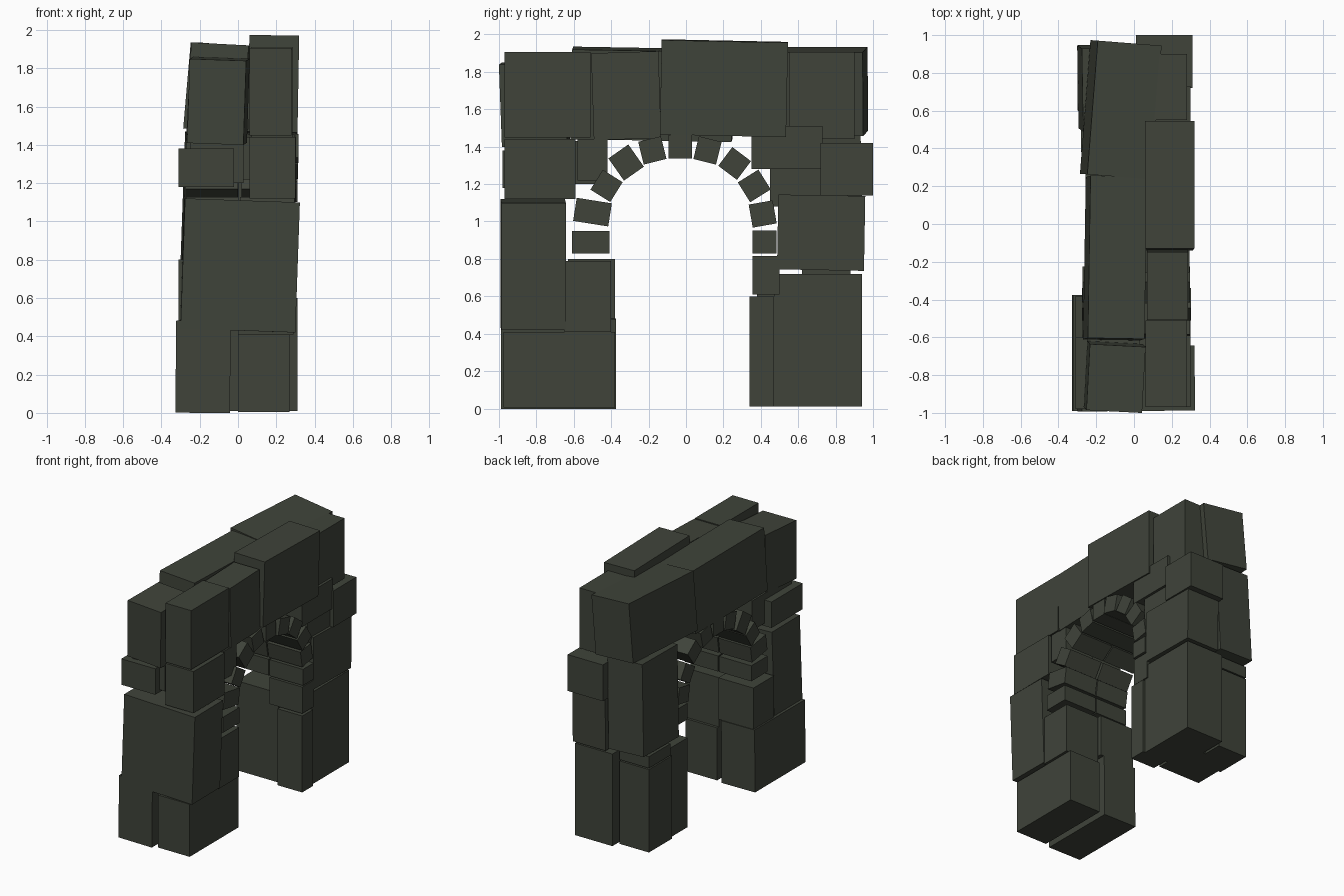
import bpy, math, random
from mathutils import Euler

if "Cube" in bpy.data.objects:
    bpy.data.objects.remove(bpy.data.objects["Cube"])

random.seed(4)
stone = bpy.data.materials.new("dark_green_stone")
stone.diffuse_color = (0.050, 0.057, 0.042, 1)
stone.use_nodes = True
stone.node_tree.nodes["Principled BSDF"].inputs["Base Color"].default_value = stone.diffuse_color


def block(name, x, y, z, rot=(0, 0, 0)):
    """Six-sided stone from x, y, z ranges, turned about its centre (degrees)."""
    bpy.ops.mesh.primitive_cube_add(size=1)
    ob = bpy.context.object
    ob.name = name
    mid = [sum(r) / 2 for r in (x, y, z)]
    size = [r[1] - r[0] for r in (x, y, z)]
    e = Euler([math.radians(a) for a in rot])
    for v in ob.data.vertices:
        v.co = e.to_matrix() @ type(v.co)([c * s for c, s in zip(v.co, size)])
    ob.location = mid
    ob.data.materials.append(stone)
    return ob


# front pier, from the ground up
block("front_base_left", (-.325, -.04), (-.99, -.375), (.0, .48), (0, .6, 0))
block("front_base_right", (.0, .27), (-.975, -.38), (.005, .41))
block("front_pier_big", (-.29, .31), (-.99, -.645), (.43, 1.11), (0, 2, .5))
block("front_pier_inner_right", (.0, .29), (-.65, -.40), (.41, .79))
block("front_pier_inner_left", (-.31, -.01), (-.63, -.38), (.48, .80))
block("front_shoulder_right", (.06, .30), (-.97, -.59), (1.12, 1.44))
block("front_shoulder_left", (-.31, -.02), (-.98, -.60), (1.18, 1.38))
block("front_shoulder_fill", (-.25, .03), (-.93, -.45), (1.20, 1.43))
block("front_spandrel", (.03, .28), (-.58, -.42), (1.22, 1.44))

# back pier, from the ground up
block("back_base_right", (-.03, .29), (.47, .94), (.01, .72))
block("back_base_inner_right", (.10, .31), (.34, .47), (.01, .60))
block("back_base_inner_left", (-.28, .08), (.38, .73), (.01, .70))
block("back_base_left", (-.30, -.05), (.60, .88), (.01, .65))
block("back_base_left_cap", (-.30, -.05), (.62, .88), (.66, .75))
block("back_pier_inner", (.02, .30), (.355, .50), (.61, .815))
block("back_pier_right", (.02, .30), (.49, .955), (.74, 1.14), (-1, 0, 0))
block("back_pier_fill", (.0, .28), (.45, .74), (1.08, 1.28))
block("back_pier_left", (-.285, .01), (.50, .94), (.76, 1.46), (1.5, 2, 1))
block("back_corner", (.01, .31), (.72, 1.0), (1.14, 1.42))
block("back_spandrel", (.03, .30), (.35, .73), (1.28, 1.51))

# top course
block("top_front_right", (.06, .28), (-.97, -.51), (1.45, 1.905))
block("top_front_left", (-.25, .045), (-.985, -.635), (1.41, 1.85), (2, 2, -3))
block("top_left_middle", (-.25, .05), (-.61, .25), (1.44, 1.92), (-1, 3, -1))
block("top_left_back", (-.24, .10), (.25, .96), (1.47, 1.92), (0, 5, -4.5))
block("top_right_middle", (.07, .285), (-.50, -.14), (1.44, 1.905), (1.8, 0, 0))
block("top_right_keystone_lintel", (.055, .315), (-.135, .54), (1.46, 1.965), (-1.2, 1, 0))
block("top_right_back", (.06, .28), (.55, .90), (1.44, 1.905))

# arch stones: y, z, width, height, turn as seen from the right side
ring = [
    (-.51, .89, .20, .12, 0), (-.50, 1.05, .19, .125, -9),
    (-.425, 1.19, .125, .125, -32), (-.32, 1.315, .13, .145, 35),
    (-.18, 1.38, .125, .125, 14), (-.03, 1.40, .125, .125, 0),
    (.115, 1.38, .125, .125, -14), (.26, 1.31, .125, .125, -37),
    (.365, 1.19, .13, .125, 32), (.41, 1.04, .13, .125, 10),
    (.42, .89, .13, .125, 0),
]
for side, (x0, x1) in (("right", (.02, .305)), ("left", (-.265, .01))):
    for i, (y, z, w, h, a) in enumerate(ring):
        d = random.uniform(-.012, .012)
        block(f"arch_stone_{side}_{i + 1}", (x0 + d, x1 + d),
              (y - w / 2, y + w / 2), (z - h / 2, z + h / 2), (a, 0, 0))
